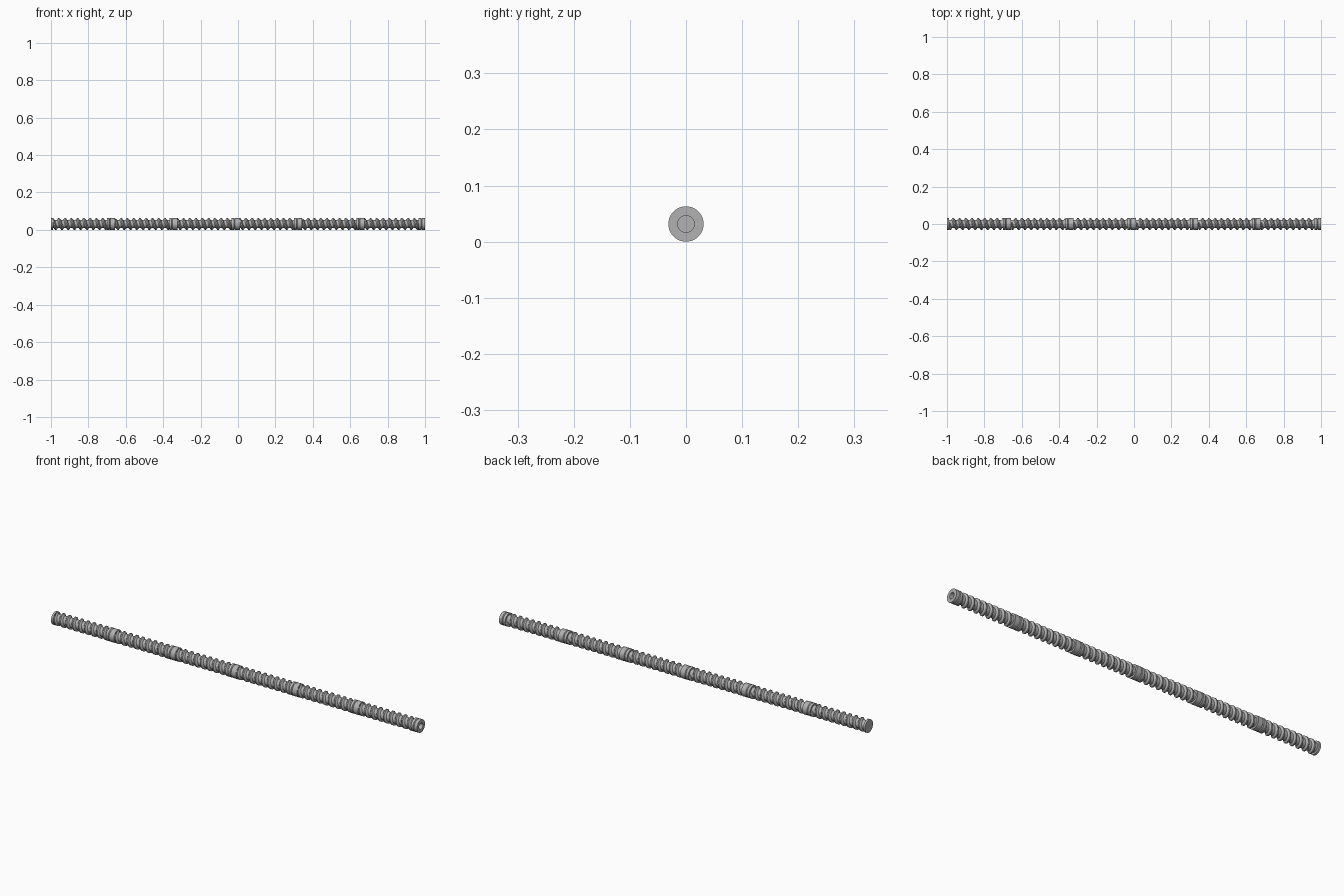
import bpy, bmesh, math

if "Cube" in bpy.data.objects:
    bpy.data.objects.remove(bpy.data.objects["Cube"])

R, ROOT, BORE = 0.0315, 0.0225, 0.015   # crest, root and socket radii
SEG = 2 / 6                             # six identical coupled segments
COLLAR = 0.034                          # collar length at each segment end
RING = 0.010                            # flange length at each segment start
PITCH = 0.0335
N = 36

# Dark grey steel
steel = bpy.data.materials.new("dark_steel")
steel.diffuse_color = (0.44, 0.44, 0.44, 1)
steel.use_nodes = True
steel.node_tree.nodes["Principled BSDF"].inputs["Base Color"].default_value = steel.diffuse_color


def grid_object(name, columns, x):
    """Skin neighbouring (axial, y, z) columns into one smooth object."""
    bm = bmesh.new()
    cols = [[bm.verts.new(p) for p in c] for c in columns]
    for a, b in zip(cols, cols[1:]):
        for j in range(len(a) - 1):
            bm.faces.new((a[j], b[j], b[j + 1], a[j + 1]))
    bmesh.ops.remove_doubles(bm, verts=bm.verts, dist=1e-5)
    bmesh.ops.dissolve_degenerate(bm, edges=bm.edges, dist=1e-6)
    bmesh.ops.recalc_face_normals(bm, faces=bm.faces)
    me = bpy.data.meshes.new(name)
    bm.to_mesh(me)
    bm.free()
    me.materials.append(steel)
    ob = bpy.data.objects.new(name, me)
    ob.location = (x, 0, R)
    bpy.context.collection.objects.link(ob)
    bpy.ops.object.select_all(action='DESELECT')
    ob.select_set(True)
    bpy.context.view_layer.objects.active = ob
    bpy.ops.object.shade_smooth_by_angle(angle=math.radians(30))
    return ob


def lathe(name, profile, x):
    cols = []
    for i in range(N + 1):
        a = 2 * math.pi * i / N
        cols.append([(px, r * math.cos(a), r * math.sin(a)) for px, r in profile])
    return grid_object(name, cols, x)


def screw(name, length, x):
    # Thin trapezoid thread profile, advanced along the axis once per turn
    tooth = [(0.0, ROOT), (0.42, ROOT), (0.62, R), (0.80, R)]
    turns = math.ceil(length / PITCH) + 1
    cols = []
    for i in range(N + 1):
        t = i / N
        a = 2 * math.pi * t
        col = [(0, 0, 0)]
        for k in range(-2, turns):
            for f, r in tooth:
                px = (k + f + t) * PITCH
                # fold points beyond the ends onto the root so ends stay flat
                if not 0 < px < length:
                    px, r = min(max(px, 0), length), ROOT
                col.append((px, r * math.cos(a), r * math.sin(a)))
        col.append((length, 0, 0))
        cols.append(col)
    return grid_object(name, cols, x)


for s in range(6):
    x0 = -1 + s * SEG
    # Starting flange
    lathe(f"start_flange_{s + 1}", [(0, 0), (0, R), (RING, R), (RING, 0)], x0)
    # Threaded shaft
    screw(f"threaded_shaft_{s + 1}", SEG - COLLAR - RING, x0 + RING)
    # Coupling collar with a middle groove and a blind socket
    m, g, d = COLLAR * 0.45, 0.003, R - 0.003
    lathe(f"collar_{s + 1}", [
        (0, 0), (0, R), (m - g, R), (m, d), (m + g, R), (COLLAR, R),
        (COLLAR, BORE), (0.008, BORE), (0.008, 0)], x0 + SEG - COLLAR)
